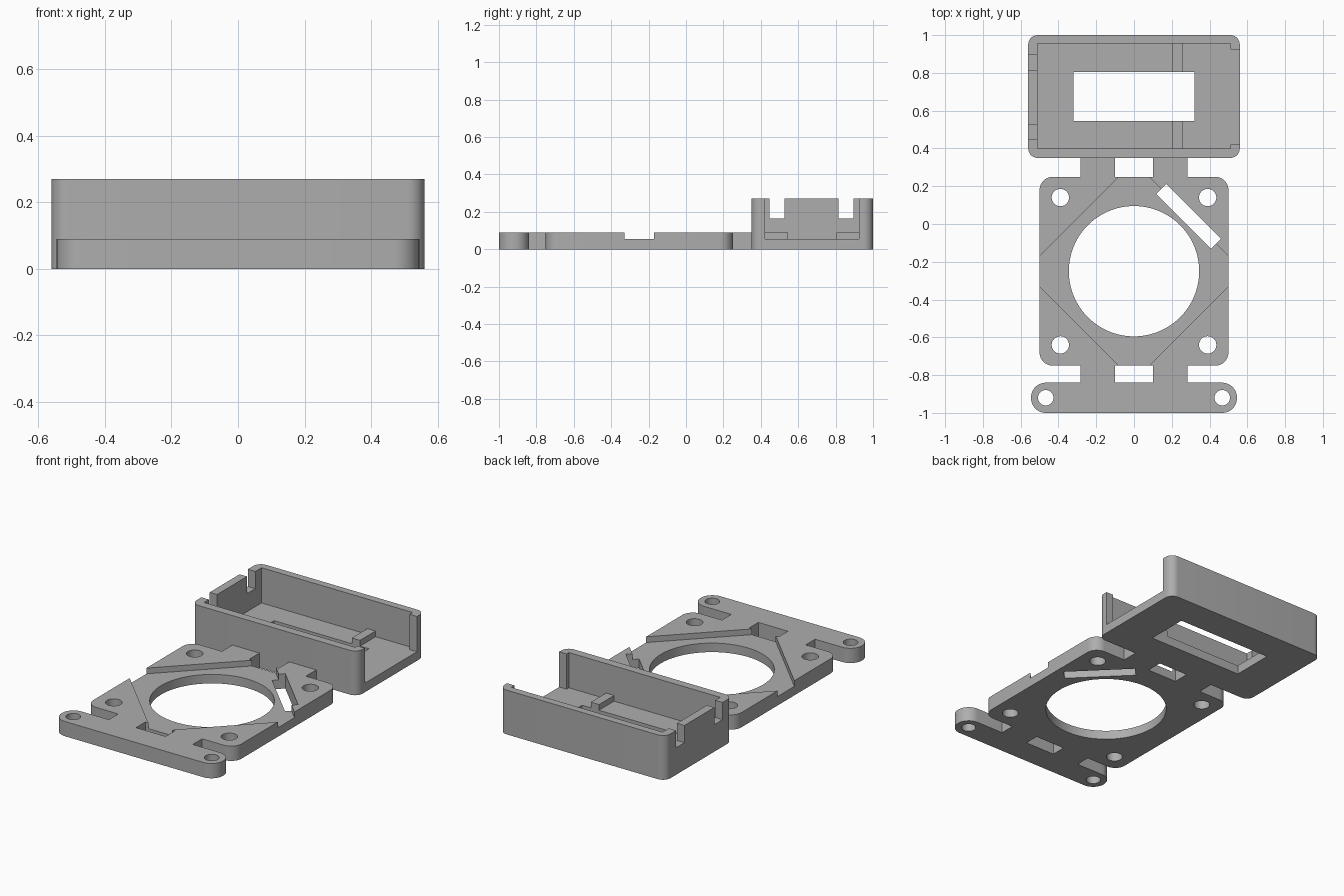
import bpy
import bmesh
import math

if "Cube" in bpy.data.objects:
    bpy.data.objects.remove(bpy.data.objects["Cube"])

grey = bpy.data.materials.new("plain grey")
grey.use_nodes = True
grey.diffuse_color = (0.42, 0.42, 0.42, 1)
grey.node_tree.nodes["Principled BSDF"].inputs["Base Color"].default_value = (0.42, 0.42, 0.42, 1)

T = 0.09       # plate thickness
FLOOR = 0.055  # height of recess and box floor
H = 0.27       # box height
CY = -0.25     # centre of the mounting plate


def prism(name, outline, z0, z1):
    """Extrude a closed outline from z0 to z1."""
    bm = bmesh.new()
    face = bm.faces.new([bm.verts.new((x, y, z0)) for x, y in outline])
    ext = bmesh.ops.extrude_face_region(bm, geom=[face])
    verts = [v for v in ext["geom"] if isinstance(v, bmesh.types.BMVert)]
    bmesh.ops.translate(bm, verts=verts, vec=(0, 0, z1 - z0))
    bmesh.ops.recalc_face_normals(bm, faces=bm.faces)
    mesh = bpy.data.meshes.new(name)
    bm.to_mesh(mesh)
    bm.free()
    mesh.materials.append(grey)
    obj = bpy.data.objects.new(name, mesh)
    bpy.context.collection.objects.link(obj)
    return obj


def rect(x0, x1, y0, y1):
    return [(x0, y0), (x1, y0), (x1, y1), (x0, y1)]


def rounded(x0, x1, y0, y1, r, steps=10):
    pts = []
    corners = [(x1 - r, y1 - r), (x0 + r, y1 - r), (x0 + r, y0 + r), (x1 - r, y0 + r)]
    for q, (cx, cy) in enumerate(corners):
        for i in range(steps + 1):
            a = math.pi / 2 * (q + i / steps)
            pts.append((cx + r * math.cos(a), cy + r * math.sin(a)))
    return pts


def circle(cx, cy, r, n=32):
    return [(cx + r * math.cos(2 * math.pi * i / n), cy + r * math.sin(2 * math.pi * i / n))
            for i in range(n)]


def cut(obj, outline, z0=-0.1, z1=0.5):
    """Subtract a prism from the object."""
    cutter = prism("cutter", outline, z0, z1)
    cutter.hide_render = True
    mod = obj.modifiers.new("cut", "BOOLEAN")
    mod.operation = "DIFFERENCE"
    mod.solver = "EXACT"
    mod.object = cutter
    bpy.context.view_layer.objects.active = obj
    bpy.ops.object.modifier_apply(modifier=mod.name)
    bpy.data.objects.remove(cutter)


# Mounting plate with diamond recess, central opening, screw holes and slot
plate = prism("mounting_plate", rounded(-0.5, 0.5, -0.75, 0.25, 0.07), 0, T)
d = 0.58
cut(plate, [(d, CY), (0, CY + d), (-d, CY), (0, CY - d)], z0=FLOOR)
cut(plate, circle(0, CY, 0.345, 96))
for sx in (-1, 1):
    for sy in (-1, 1):
        cut(plate, circle(sx * 0.39, CY + sy * 0.39, 0.046))
c = math.sqrt(0.5)
cut(plate, [(0.29 + c * (u + v), 0.04 + c * (v - u))
            for u, v in rect(-0.205, 0.205, -0.037, 0.037)])

# Front bar with rounded ends
bar = prism("front_bar", rounded(-0.545, 0.545, -1, -0.84, 0.078), 0, T)
for sx in (-1, 1):
    cut(bar, circle(sx * 0.467, -0.92, 0.041))

# Connecting tabs
tabs = []
for side, x0, x1 in (("left", 0.1, 0.283), ("right", -0.283, -0.1)):
    tabs.append(prism("front_tab_" + side, rect(x0, x1, -0.84, -0.75), 0, T))
    tabs.append(prism("rear_tab_" + side, rect(x0, x1, 0.25, 0.35), 0, T))

# Open box with floor window, one open end and a notched end
box = prism("display_box", rounded(-0.56, 0.56, 0.35, 1, 0.05), 0, H)
cut(box, rect(-0.51, 0.51, 0.4, 0.955), z0=FLOOR)
cut(box, rect(-0.32, 0.32, 0.545, 0.805))
cut(box, rect(0.45, 0.65, 0.422, 0.925), z0=FLOOR)
for y0, y1 in ((0.447, 0.527), (0.815, 0.895)):
    cut(box, rect(-0.65, -0.5, y0, y1), z0=0.165)

# Support ribs on the box floor
ribs = [prism("front_rib", rect(0.205, 0.26, 0.4, 0.545), FLOOR, T),
        prism("rear_rib", rect(0.205, 0.26, 0.805, 0.955), FLOOR, T)]

# Smooth curved walls, keep edges sharp
bpy.ops.object.select_all(action="DESELECT")
for obj in [plate, bar, box] + tabs + ribs:
    obj.select_set(True)
bpy.context.view_layer.objects.active = plate
bpy.ops.object.shade_smooth_by_angle(angle=math.radians(30))
